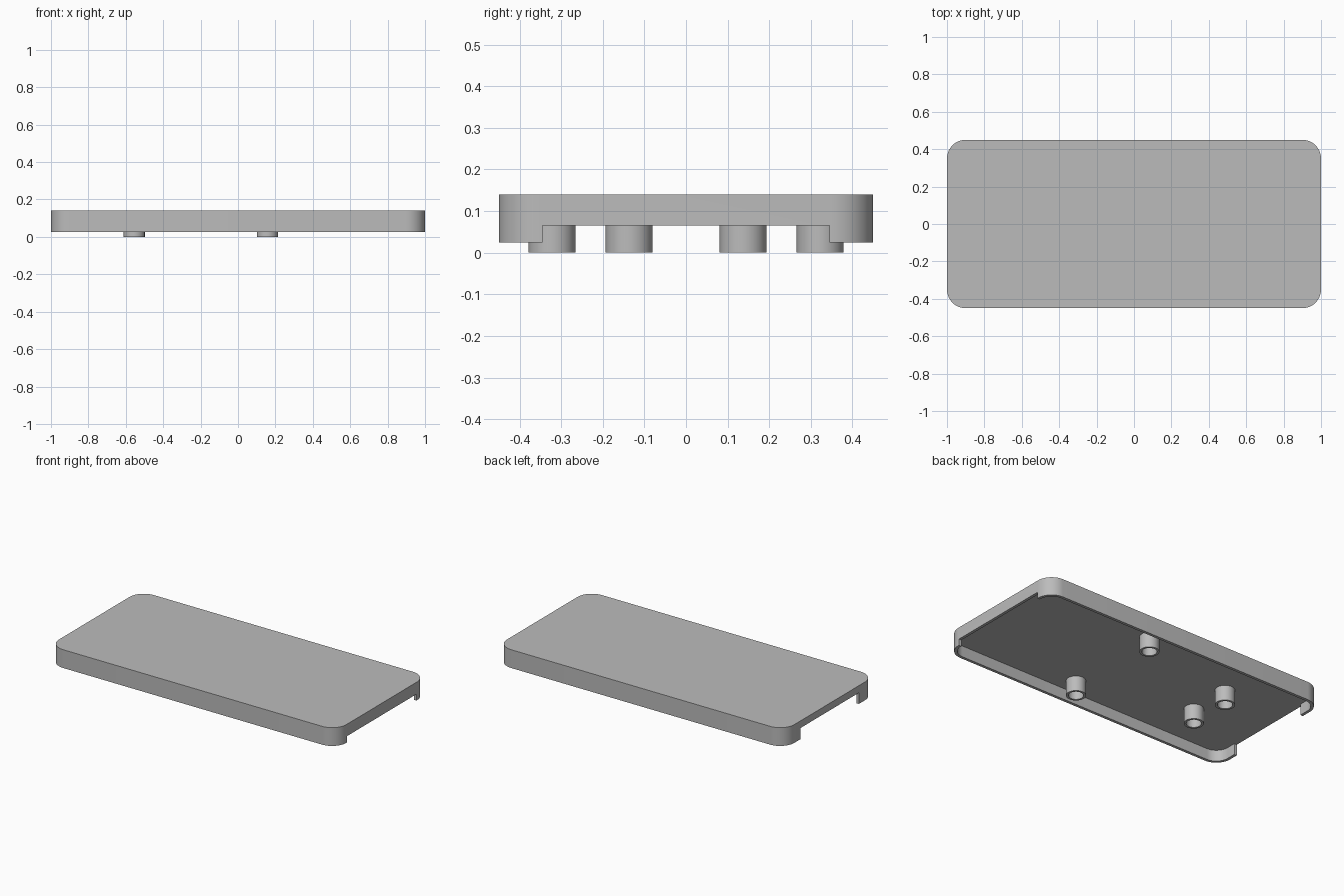
import bpy, bmesh, math

if "Cube" in bpy.data.objects:
    bpy.data.objects.remove(bpy.data.objects["Cube"], do_unlink=True)

HALF_X, HALF_Y, CORNER = 1.0, 0.45, 0.1
BOTTOM, TOP, CEILING = 0.025, 0.14, 0.095
WALL = 0.018

grey = bpy.data.materials.new("plain grey")
grey.use_nodes = True
colour = (0.5, 0.5, 0.5, 1)
grey.diffuse_color = colour
grey.node_tree.nodes["Principled BSDF"].inputs["Base Color"].default_value = colour


def finish(name, bm):
    bmesh.ops.recalc_face_normals(bm, faces=bm.faces)
    mesh = bpy.data.meshes.new(name)
    bm.to_mesh(mesh)
    bm.free()
    mesh.materials.append(grey)
    obj = bpy.data.objects.new(name, mesh)
    bpy.context.collection.objects.link(obj)
    return obj


def activate(obj):
    bpy.ops.object.select_all(action='DESELECT')
    obj.select_set(True)
    bpy.context.view_layer.objects.active = obj


def smooth(obj):
    activate(obj)
    bpy.ops.object.shade_smooth_by_angle(angle=math.radians(35))


def rounded_slab(name, hx, hy, radius, z0, z1, steps=12):
    """Vertical prism with rounded corners."""
    bm = bmesh.new()
    ring = []
    for quarter, (sx, sy) in enumerate([(1, 1), (-1, 1), (-1, -1), (1, -1)]):
        for i in range(steps + 1):
            a = math.pi / 2 * (quarter + i / steps)
            ring.append(bm.verts.new((sx * (hx - radius) + radius * math.cos(a),
                                      sy * (hy - radius) + radius * math.sin(a), z0)))
    base = bm.faces.new(ring)
    top = bmesh.ops.extrude_face_region(bm, geom=[base], use_keep_orig=True)["geom"]
    bmesh.ops.translate(bm, vec=(0, 0, z1 - z0),
                        verts=[v for v in top if isinstance(v, bmesh.types.BMVert)])
    return finish(name, bm)


def box(name, x0, x1, hy, z0, z1):
    bm = bmesh.new()
    bmesh.ops.create_cube(bm, size=1)
    bmesh.ops.scale(bm, vec=(x1 - x0, 2 * hy, z1 - z0), verts=bm.verts)
    bmesh.ops.translate(bm, vec=((x0 + x1) / 2, 0, (z0 + z1) / 2), verts=bm.verts)
    return finish(name, bm)


def cut(target, cutter):
    cutter.hide_render = True
    mod = target.modifiers.new("cut", 'BOOLEAN')
    mod.operation = 'DIFFERENCE'
    mod.solver = 'EXACT'
    mod.object = cutter
    activate(target)
    bpy.ops.object.modifier_apply(modifier=mod.name)
    bpy.data.objects.remove(cutter, do_unlink=True)


def tube(name, x, y, outer, inner, z0, z1, sides=48):
    """Hollow post made by spinning a rectangular profile."""
    bm = bmesh.new()
    rings = []
    for i in range(sides):
        a = 2 * math.pi * i / sides
        rings.append([bm.verts.new((x + r * math.cos(a), y + r * math.sin(a), z))
                      for r, z in ((outer, z0), (outer, z1), (inner, z1), (inner, z0))])
    for i in range(sides):
        a, b = rings[i], rings[(i + 1) % sides]
        for k in range(4):
            n = (k + 1) % 4
            bm.faces.new((a[k], b[k], b[n], a[n]))
    smooth(finish(name, bm))


# Cover: a shallow tray, open underneath
cover = rounded_slab("cover", HALF_X, HALF_Y, CORNER, BOTTOM, TOP)
cut(cover, rounded_slab("cavity", HALF_X - WALL, HALF_Y - WALL, CORNER - WALL, -0.1, CEILING))

# End openings: a low one at +x, a full-height narrower one at -x
cut(cover, box("left_opening", 0.85, 1.1, 0.345, -0.1, 0.065))
cut(cover, box("right_opening", -1.1, -0.85, 0.29, -0.1, CEILING))
smooth(cover)

# Hollow mounting posts
for place, x, y in (("middle", 0.157, 0.322), ("end", -0.555, 0.137)):
    for side, s in (("front", -1), ("back", 1)):
        tube(f"{place}_{side}_post", x, s * y, 0.0565, 0.043, 0, CEILING + 0.002)
